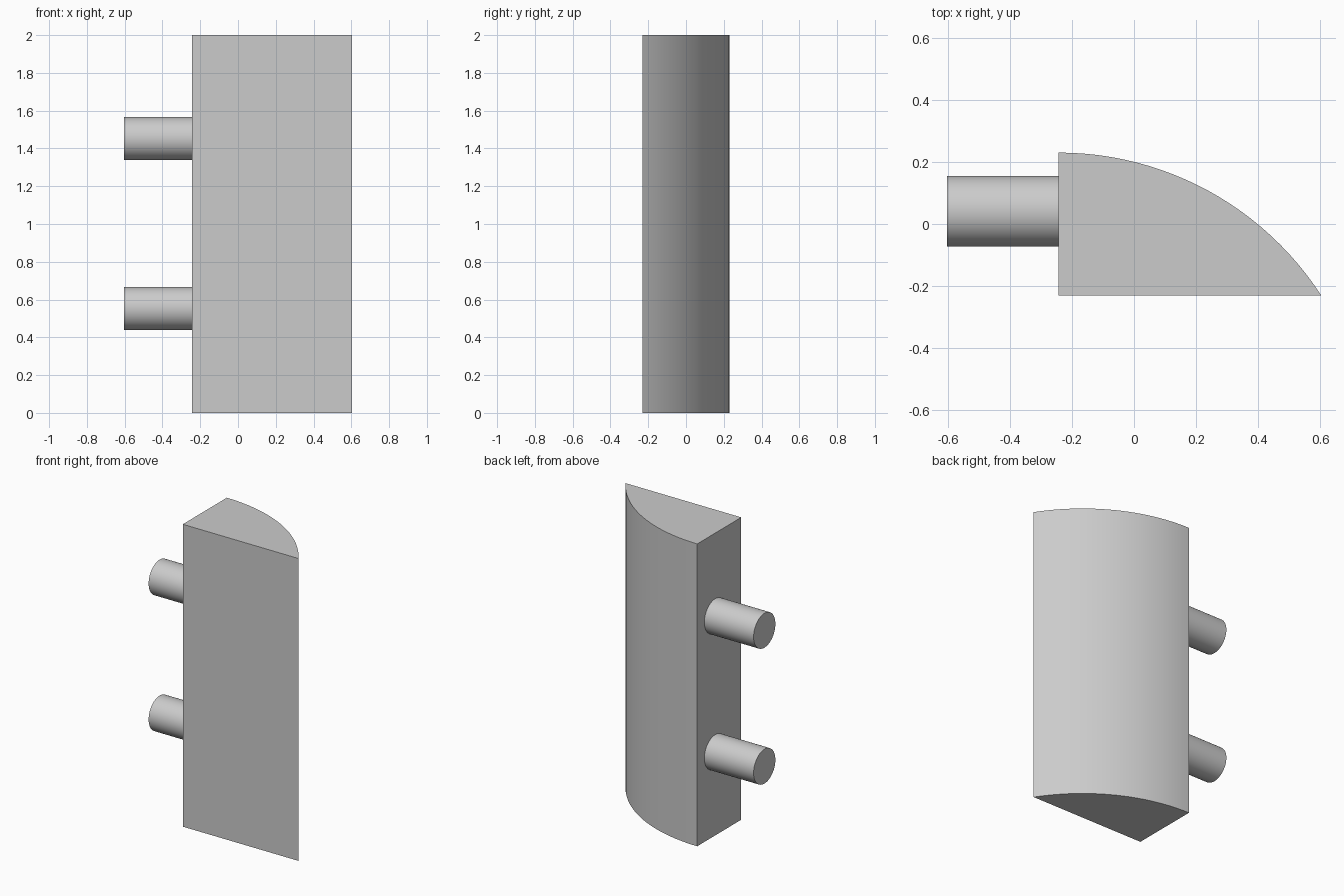
import bpy, bmesh, math

cube = bpy.data.objects.get("Cube")
if cube:
    bpy.data.objects.remove(cube, do_unlink=True)

metal = bpy.data.materials.new("light grey metal")
metal.use_nodes = True
GREY = (0.6, 0.6, 0.6, 1)
metal.diffuse_color = GREY
metal.node_tree.nodes["Principled BSDF"].inputs["Base Color"].default_value = GREY

BACK_X, TIP_X = -0.243, 0.603   # flat rear face and pointed edge of the bolt
HALF_Y, HEIGHT = 0.23, 2.0


def finish(obj):
    obj.data.materials.append(metal)
    bpy.ops.object.select_all(action="DESELECT")
    obj.select_set(True)
    bpy.context.view_layer.objects.active = obj
    bpy.ops.object.shade_smooth_by_angle(angle=math.radians(30))


# Latch bolt: flat front and rear, with an arc sweeping from the rear to the tip
length, depth = TIP_X - BACK_X, 2 * HALF_Y
radius = (length ** 2 + depth ** 2) / (2 * depth)
sweep = math.asin(length / radius)
steps = 24
profile = [(BACK_X, -HALF_Y), (TIP_X, -HALF_Y)]
for i in range(steps - 1, -1, -1):
    a = sweep * i / steps
    profile.append((BACK_X + radius * math.sin(a),
                    HALF_Y - radius * (1 - math.cos(a))))

bm = bmesh.new()
base = bm.faces.new([bm.verts.new((x, y, 0)) for x, y in profile])
top = bmesh.ops.extrude_face_region(bm, geom=[base])["geom"]
bmesh.ops.translate(bm, vec=(0, 0, HEIGHT),
                    verts=[v for v in top if isinstance(v, bmesh.types.BMVert)])
bmesh.ops.recalc_face_normals(bm, faces=bm.faces[:])
mesh = bpy.data.meshes.new("latch_bolt")
bm.to_mesh(mesh)
bm.free()
bolt = bpy.data.objects.new("latch_bolt", mesh)
bpy.context.collection.objects.link(bolt)
finish(bolt)

# Two round pins standing out of the rear face
PIN_END = -0.603
for name, z in (("lower_pin", 0.553), ("upper_pin", 1.452)):
    bpy.ops.mesh.primitive_cylinder_add(
        vertices=48, radius=0.114, depth=BACK_X - PIN_END,
        location=((BACK_X + PIN_END) / 2, 0.041, z),
        rotation=(0, math.pi / 2, 0))
    pin = bpy.context.object
    pin.name = name
    finish(pin)
